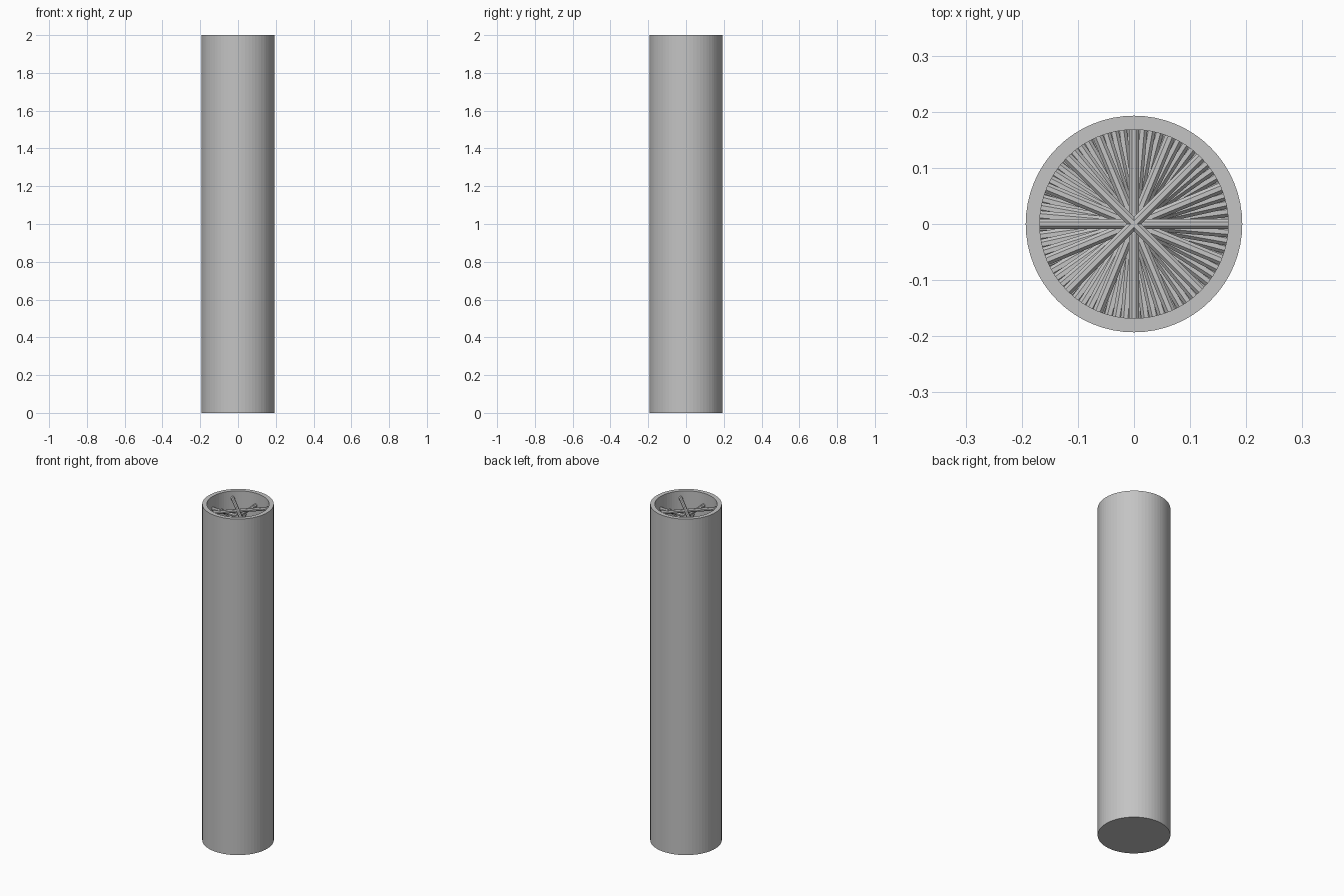
import bpy
import bmesh
from math import pi, radians
from mathutils import Matrix

HEIGHT, OUTER, INNER, FLOOR = 2.0, 0.193, 0.168, 0.025
SIDES = 64
ROD_RADIUS, ROD_LENGTH = 0.01, 0.36

cube = bpy.data.objects.get("Cube")
if cube:
    bpy.data.objects.remove(cube, do_unlink=True)

grey = bpy.data.materials.new("plain_grey")
grey.use_nodes = True
grey.diffuse_color = (0.55, 0.55, 0.55, 1)
grey.node_tree.nodes["Principled BSDF"].inputs["Base Color"].default_value = grey.diffuse_color


def add_object(name, bm):
    mesh = bpy.data.meshes.new(name)
    bmesh.ops.recalc_face_normals(bm, faces=bm.faces)
    bm.to_mesh(mesh)
    bm.free()
    mesh.materials.append(grey)
    obj = bpy.data.objects.new(name, mesh)
    bpy.context.collection.objects.link(obj)
    return obj


# Tube: closed at the bottom, open at the top, turned from a wall profile
bm = bmesh.new()
profile = [(OUTER, 0), (OUTER, HEIGHT), (INNER, HEIGHT), (INNER, FLOOR)]
rings = []
for radius, z in profile:
    ring = bmesh.ops.create_circle(bm, segments=SIDES, radius=radius,
                                   matrix=Matrix.Translation((0, 0, z)))
    rings.append(ring["verts"])
for low, high in zip(rings, rings[1:]):
    for i in range(SIDES):
        j = (i + 1) % SIDES
        bm.faces.new((low[i], low[j], high[j], high[i]))
bm.faces.new(rings[0])
bm.faces.new(rings[-1])
add_object("tube", bm)

# Inner rods: stacked crosses, each layer turned so that the stack fills the bore
bm = bmesh.new()
turns = (45, 0, 67.5, 22.5)
for layer in range(60):
    z = 1.96 - layer * 0.032
    angle = turns[layer % 4] - 5 * (layer // 4)
    for quarter in (0, 90):
        place = (Matrix.Translation((0, 0, z))
                 @ Matrix.Rotation(radians(angle + quarter), 4, "Z")
                 @ Matrix.Rotation(pi / 2, 4, "Y")
                 @ Matrix.Rotation(pi / 8, 4, "Z"))
        bmesh.ops.create_cone(bm, cap_ends=True, segments=8, radius1=ROD_RADIUS,
                              radius2=ROD_RADIUS, depth=ROD_LENGTH, matrix=place)
add_object("inner_rods", bm)
